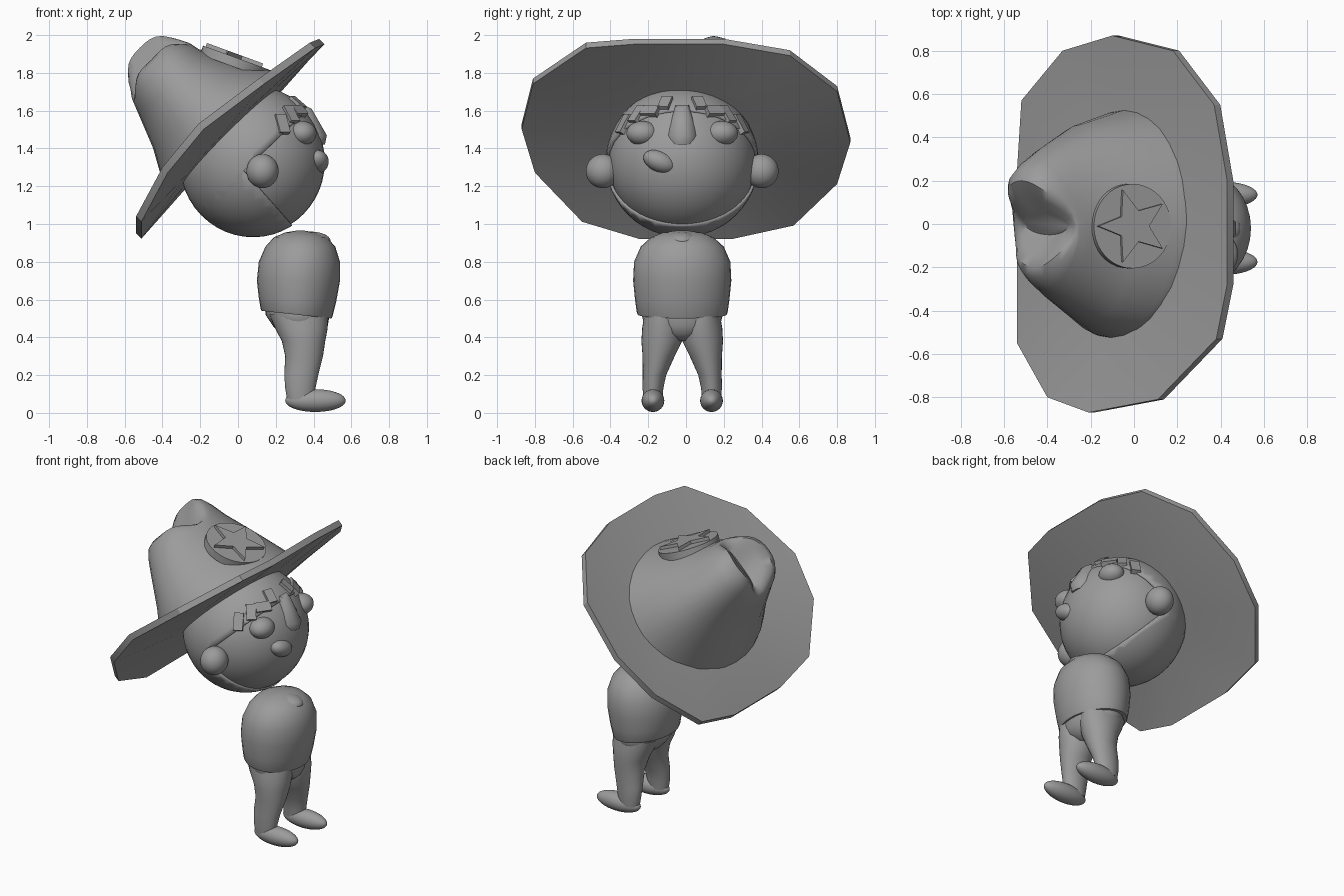
import bpy, bmesh, math
from mathutils import Matrix, Vector

cube = bpy.data.objects.get("Cube")
if cube:
    bpy.data.objects.remove(cube, do_unlink=True)

grey = bpy.data.materials.new("plain grey")
grey.use_nodes = True
grey.diffuse_color = (0.33, 0.33, 0.33, 1)
grey.node_tree.nodes["Principled BSDF"].inputs["Base Color"].default_value = (0.33, 0.33, 0.33, 1)

MID = -0.02                                  # the figure's middle plane in y
HEAD = Vector((0.08, MID, 1.33))
S = math.sqrt(0.5)
# hat frame: x forward along the brim, y sideways, z along the crown
HAT = Matrix(((S, 0, -S, -0.04), (0, 1, 0, 0), (S, 0, S, 1.46), (0, 0, 0, 1)))


def finish(name, bm, angle=40):
    bmesh.ops.recalc_face_normals(bm, faces=bm.faces)
    me = bpy.data.meshes.new(name)
    bm.to_mesh(me)
    bm.free()
    me.materials.append(grey)
    ob = bpy.data.objects.new(name, me)
    bpy.context.collection.objects.link(ob)
    bpy.ops.object.select_all(action='DESELECT')
    ob.select_set(True)
    bpy.context.view_layer.objects.active = ob
    bpy.ops.object.shade_smooth_by_angle(angle=math.radians(angle))
    return ob


def loft(name, rings, angle=40):
    """Closed skin through rings of equal length, capped at both ends."""
    bm = bmesh.new()
    rows = [[bm.verts.new(p) for p in ring] for ring in rings]
    n = len(rows[0])
    for a, b in zip(rows, rows[1:]):
        for i in range(n):
            j = (i + 1) % n
            bm.faces.new((a[i], a[j], b[j], b[i]))
    bm.faces.new(rows[0])
    bm.faces.new(rows[-1])
    return finish(name, bm, angle)


def oval(cx, cy, z, rx, ry, n=32, tilt=0):
    turns = [2 * math.pi * i / n for i in range(n)]
    return [(cx + rx * math.cos(a), cy + ry * math.sin(a), z - tilt * math.cos(a)) for a in turns]


def ball_mesh(center, radii, tilt=0):
    bm = bmesh.new()
    m = Matrix.Translation(center) @ Matrix.Rotation(tilt, 4, 'X') @ Matrix.Diagonal((*radii, 1))
    bmesh.ops.create_uvsphere(bm, u_segments=40, v_segments=24, radius=1, matrix=m)
    return bm


def ball(name, center, radii, tilt=0):
    return finish(name, ball_mesh(center, radii, tilt))


def prism(name, outline, depth, matrix):
    """Flat outline in xy, raised by depth."""
    return loft(name, [[matrix @ Vector((x, y, z)) for x, y in outline] for z in (0, depth)], 20)


# head
ball("head", HEAD, (0.38, 0.39, 0.39))

# hair shell with a wedge left open for the face
bm = ball_mesh(HEAD, (0.39, 0.405, 0.4))
apex = Vector((0.03, 0, 1.28))
upper, lower = Vector((-0.24, 0, 0.25)), Vector((0.28, 0, 0.25))
for normal in (upper, lower):
    bmesh.ops.bisect_plane(bm, geom=bm.verts[:] + bm.edges[:] + bm.faces[:],
                           plane_co=apex, plane_no=normal)
opening = [f for f in bm.faces
           if (f.calc_center_median() - apex).dot(upper) < 0
           and (f.calc_center_median() - apex).dot(lower) > 0]
bmesh.ops.delete(bm, geom=opening, context='FACES')
hair = finish("hair", bm)
thick = hair.modifiers.new("thickness", 'SOLIDIFY')
thick.thickness = 0.02
thick.offset = -1

# ears, eyes and fringe, both sides
for side, label in ((1, "left"), (-1, "right")):
    ball(label + "_ear", (0.13, MID + side * 0.42, 1.28), (0.085, 0.09, 0.09))
    ball(label + "_eye", (0.34, MID + side * 0.21, 1.48), (0.075, 0.085, 0.065))
    for k, (dy, z, w, h) in enumerate(((0.31, 1.53, 0.06, 0.11), (0.24, 1.58, 0.06, 0.1),
                                       (0.17, 1.6, 0.1, 0.06), (0.09, 1.64, 0.06, 0.09))):
        dz = z - HEAD.z
        d = Vector((math.sqrt(0.16 - dy * dy - dz * dz), side * dy, dz))
        m = (Matrix.Translation(HEAD + d * 0.98) @ d.to_track_quat('X', 'Z').to_matrix().to_4x4()
             @ Matrix.Diagonal((0.04, w, h, 1)))
        bm = bmesh.new()
        bmesh.ops.create_cube(bm, size=1, matrix=m)
        finish(f"{label}_fringe_{k + 1}", bm)

# nose: hull of a narrow bridge and wide nostrils
bm = bmesh.new()
for s in (-1, 1):
    for x, y, z in ((0.35, 0.035, 1.63), (0.39, 0.025, 1.61), (0.47, 0.03, 1.47), (0.46, 0.02, 1.42),
                    (0.42, 0.08, 1.47), (0.42, 0.075, 1.43), (0.35, 0.08, 1.44)):
        bm.verts.new((x, MID + s * y, z))
bmesh.ops.convex_hull(bm, input=bm.verts[:])
finish("nose", bm, 50)

# mouth
ball("mouth", (0.42, -0.14, 1.33), (0.06, 0.09, 0.055), -0.4)

# torso, with a hem lower at the front, and neckline
loft("torso", [oval(cx, MID, z, rx, ry, tilt=tilt) for z, cx, rx, ry, tilt in (
    (0.52, 0.31, 0.185, 0.235, 0.02), (0.53, 0.31, 0.19, 0.24, 0.02), (0.6, 0.315, 0.205, 0.25, 0.01),
    (0.7, 0.32, 0.22, 0.26, 0), (0.8, 0.325, 0.215, 0.255, 0), (0.88, 0.33, 0.185, 0.22, 0),
    (0.93, 0.33, 0.14, 0.165, 0), (0.955, 0.33, 0.08, 0.1, 0), (0.965, 0.33, 0.02, 0.03, 0))])
ball("neckline", (0.38, MID, 0.91), (0.11, 0.085, 0.05))

# hips, legs and feet
loft("hips", [oval(cx, MID, z, rx, ry) for z, cx, rx, ry in (
    (0.38, 0.35, 0.06, 0.04), (0.42, 0.34, 0.12, 0.14), (0.46, 0.33, 0.145, 0.2),
    (0.52, 0.315, 0.17, 0.215), (0.57, 0.315, 0.165, 0.2))], 60)
for side, label in ((1, "left"), (-1, "right")):
    loft(label + "_leg", [oval(cx, MID + side * cy, z, rx, ry) for z, cx, rx, cy, ry in (
        (0.07, 0.33, 0.07, 0.155, 0.05), (0.13, 0.33, 0.08, 0.155, 0.055),
        (0.2, 0.335, 0.09, 0.147, 0.062), (0.3, 0.35, 0.1, 0.125, 0.085),
        (0.38, 0.347, 0.115, 0.108, 0.108), (0.45, 0.335, 0.14, 0.102, 0.11),
        (0.52, 0.32, 0.155, 0.1, 0.1))], 60)
    ball(label + "_foot", (0.41, MID + side * 0.155, 0.065), (0.16, 0.06, 0.06))

# hat brim: uneven rim around an oval crown base
rim = [HAT.inverted() @ Vector(p) for p in (
    (0.43, -0.28, 1.98), (0.43, 0.2, 1.98), (0.37, 0.55, 1.92), (0.18, 0.8, 1.73),
    (-0.1, 0.87, 1.46), (-0.33, 0.8, 1.24), (-0.52, 0.57, 1.02), (-0.54, 0.25, 0.95),
    (-0.54, -0.25, 0.95), (-0.54, -0.55, 1.04), (-0.4, -0.8, 1.3), (-0.21, -0.87, 1.53),
    (0.11, -0.81, 1.77), (0.38, -0.53, 1.96))]


def brim_lift(y):
    return 0.04 - 0.08 * y


base = []
for p in rim:
    a = math.atan2(p.y / 0.87, p.x / 0.7)
    y = 0.49 * math.sin(a)
    base.append(Vector((0.38 * math.cos(a), y, brim_lift(y))))
drop = Vector((0, 0, -0.04))
loft("hat_brim", [[HAT @ p for p in ring] for ring in (
    [p + drop for p in base], [p + drop for p in rim], rim, base)], 30)

# hat crown, creased from front to back; the base follows the brim
rings = []
for h, back, front, ry, crease, follow in (
        (-0.02, -0.45, 0.44, 0.53, 0, 1), (0.03, -0.43, 0.42, 0.52, 0, 1),
        (0.25, -0.33, 0.3, 0.46, 0, 0), (0.45, -0.25, 0.21, 0.36, 0, 0),
        (0.55, -0.23, 0.2, 0.3, 0.05, 0), (0.61, -0.21, 0.19, 0.25, 0.1, 0),
        (0.63, -0.19, 0.18, 0.2, 0.12, 0), (0.59, -0.17, 0.16, 0.13, 0.08, 0),
        (0.52, -0.15, 0.13, 0.05, 0.01, 0)):
    ring = []
    for i in range(32):
        a = 2 * math.pi * i / 32
        y = ry * math.sin(a)
        lift = brim_lift(y) if follow else 0.07 * h * math.sin(a)
        ring.append(HAT @ Vector(((back + front) / 2 + (front - back) / 2 * math.cos(a), y,
                                  h + lift - crease * math.cos(a) ** 4)))
    rings.append(ring)
loft("hat_crown", rings, 50)

# round badge with a raised star
badge = Matrix.Translation((-0.01, -0.01, 1.87)) @ Matrix.Rotation(0.35, 4, 'Y')
prism("badge_disc", [(x, y) for x, y, z in oval(0, 0, 0, 0.19, 0.195, 40)], 0.05,
      badge @ Matrix.Translation((0, 0, -0.04)))
star = []
for i in range(10):
    r = 0.075 if i % 2 else 0.175
    a = math.pi + i * math.pi / 5
    star.append((r * math.cos(a), r * math.sin(a)))
prism("badge_star", star, 0.03, badge)
